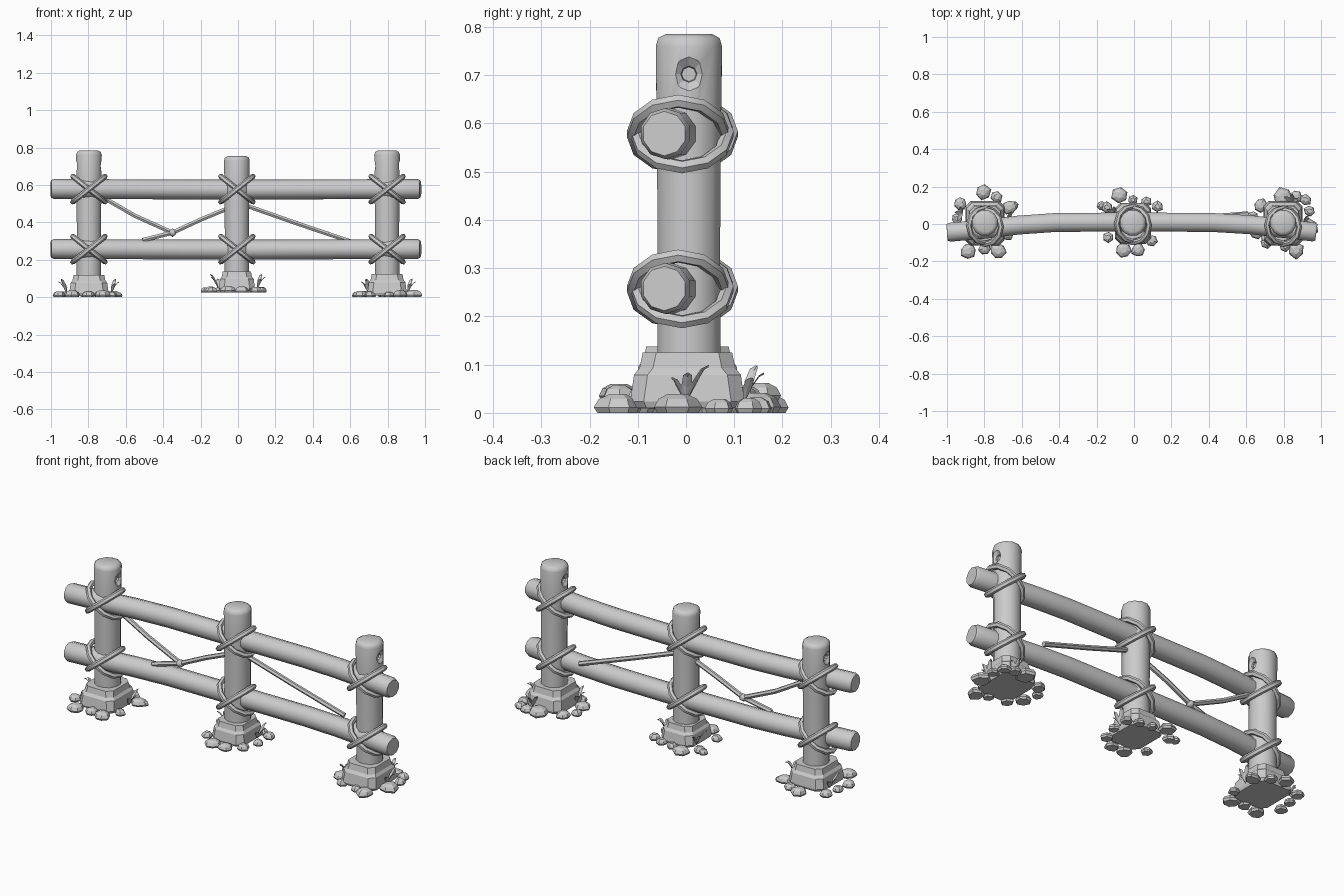
import bpy, bmesh, math, random
from mathutils import Vector

random.seed(4)
cube = bpy.data.objects.get("Cube")
if cube:
    bpy.data.objects.remove(cube, do_unlink=True)

grey = bpy.data.materials.new("plain_grey")
grey.use_nodes = True
grey.diffuse_color = (0.6, 0.6, 0.6, 1)
grey.node_tree.nodes["Principled BSDF"].inputs["Base Color"].default_value = (0.6, 0.6, 0.6, 1)


def finish(bm, name, angle=0):
    """Turn a bmesh into an object; angle > 0 gives smooth shading."""
    bmesh.ops.recalc_face_normals(bm, faces=bm.faces)
    mesh = bpy.data.meshes.new(name)
    bm.to_mesh(mesh)
    bm.free()
    mesh.materials.append(grey)
    ob = bpy.data.objects.new(name, mesh)
    bpy.context.collection.objects.link(ob)
    bpy.ops.object.select_all(action='DESELECT')
    ob.select_set(True)
    bpy.context.view_layer.objects.active = ob
    if angle:
        bpy.ops.object.shade_smooth_by_angle(angle=math.radians(angle))
    return ob


def loft(bm, rings, closed=False):
    """Skin a list of point rings, capping the ends unless closed."""
    vs = [[bm.verts.new(p) for p in ring] for ring in rings]
    n = len(vs[0])
    pairs = list(zip(vs, vs[1:]))
    if closed:
        pairs.append((vs[-1], vs[0]))
    else:
        bm.faces.new(vs[0])
        bm.faces.new(vs[-1])
    for a, b in pairs:
        for i in range(n):
            j = (i + 1) % n
            bm.faces.new((a[i], a[j], b[j], b[i]))


def tube(name, points, radii, sides, ref, closed=False, angle=50):
    pts = [Vector(p) for p in points]
    n = len(pts)
    rings = []
    for i, p in enumerate(pts):
        if closed:
            t = pts[(i + 1) % n] - pts[i - 1]
        else:
            t = pts[min(i + 1, n - 1)] - pts[max(i - 1, 0)]
        u = t.cross(Vector(ref)).normalized()
        v = u.cross(t).normalized()
        steps = [math.tau * (k + 0.5) / sides for k in range(sides)]
        rings.append([p + radii[i] * (u * math.cos(a) + v * math.sin(a)) for a in steps])
    bm = bmesh.new()
    loft(bm, rings, closed)
    return finish(bm, name, angle)


def post(name, x, top, dented):
    y = 0.006
    profile = [(0.05, 0.068), (0.35, 0.067), (0.6, 0.069), (top - 0.025, 0.071),
               (top - 0.008, 0.066), (top, 0.05)]
    ob = tube(name, [(x, y, z) for z, r in profile], [r for z, r in profile], 12, (0, 1, 0))
    if not dented:
        return
    # Funnel-shaped knot holes in both sides
    for side in (-1, 1):
        bm = bmesh.new()
        rings = []
        for d, r in ((0.045, 0.015), (0.055, 0.017), (0.085, 0.06)):
            rings.append([(x + side * d, y + r * math.cos(a), 0.702 + r * math.sin(a))
                          for a in [math.tau * k / 8 for k in range(8)]])
        loft(bm, rings)
        cutter = finish(bm, "knot_cutter")
        cutter.hide_render = True
        bpy.context.view_layer.objects.active = ob
        mod = ob.modifiers.new("knot", 'BOOLEAN')
        mod.operation = 'DIFFERENCE'
        mod.solver = 'EXACT'
        mod.object = cutter
        bpy.ops.object.modifier_apply(modifier=mod.name)
        bpy.data.objects.remove(cutter, do_unlink=True)


def stone_base(name, x, bottom, top, size):
    """Chamfered block with a shoulder."""
    rings = []
    h = top - bottom
    for f, s in ((0.0, 1.0), (0.12, 1.05), (0.6, 0.98), (0.72, 0.88), (1.0, 0.82)):
        a, b, c = 0.1 * s * size, 0.113 * s * size, 0.028
        corners = ((a, b - c), (a - c, b), (c - a, b), (-a, b - c),
                   (-a, c - b), (c - a, -b), (a - c, -b), (a, c - b))
        rings.append([(x + px, 0.003 + py, bottom + f * h) for px, py in corners])
    bm = bmesh.new()
    loft(bm, rings)
    finish(bm, name)


def pebble(name, x, y, z, r):
    sides = random.choice((6, 7))
    turn = random.random()
    jitter = [random.uniform(0.85, 1.1) for _ in range(sides)]
    height = 0.014 + r * 0.5
    rings = []
    for f, s in ((0, 0.85), (0.3, 1.0), (0.75, 0.8), (1, 0.4)):
        rings.append([(x + r * s * j * math.cos(turn + math.tau * k / sides),
                       y + r * s * j * math.sin(turn + math.tau * k / sides),
                       z + f * height) for k, j in enumerate(jitter)])
    bm = bmesh.new()
    loft(bm, rings)
    finish(bm, name)


def sprout(name, x, y, z, heading):
    """Three folded, arching leaves."""
    bm = bmesh.new()
    for turn, length in ((-1.0, 0.05), (0.1, 0.06), (1.1, 0.075)):
        a = heading + turn
        out = Vector((math.cos(a), math.sin(a), 0))
        side = Vector((-out.y, out.x, 0))
        rows = []
        for f, w, lift in ((0, 0.003, 0), (0.4, 0.011, 0.55), (0.75, 0.009, 0.9), (1, 0.001, 1)):
            mid = Vector((x, y, z)) + out * length * f * 0.7 + Vector((0, 0, length * lift))
            edge = Vector((0, 0, 0.004))
            rows.append([bm.verts.new(p) for p in (mid + side * w + edge, mid, mid - side * w + edge)])
        for p, q in zip(rows, rows[1:]):
            for i in (0, 1):
                bm.faces.new((p[i], p[i + 1], q[i + 1], q[i]))
    finish(bm, name)


# Posts, stone bases, pebbles and sprouts
pebbles = {
    "right": [(-.01, .17, .045), (.06, .145, .035), (-.13, .11, .035), (-.15, .03, .03),
              (-.16, -.05, .035), (-.09, -.145, .045), (0, -.13, .035), (.07, -.145, .045),
              (.12, -.06, .03), (.13, .09, .04), (.16, .1, .022)],
    "middle": [(-.07, .155, .045), (.0, .13, .03), (.07, .12, .03), (.13, .095, .033),
               (-.14, .09, .035), (-.17, .1, .025), (-.13, -.07, .03), (-.05, -.14, .042),
               (.025, -.14, .036), (.1, -.09, .033), (.13, 0, .028)],
    "left": [(0, .145, .055), (.07, .145, .035), (.12, .13, .033), (-.12, .1, .038),
             (-.14, -.04, .04), (-.09, -.1, .035), (.01, -.12, .03), (.07, -.14, .048),
             (.14, -.02, .05), (-.16, .04, .03), (.14, .07, .03)],
}
sprouts = {"right": [(.12, .02, 0), (-.12, .06, 3)], "middle": [(.11, .02, 0), (-.1, .06, 2.6)],
           "left": [(.11, 0, 0), (-.1, -.04, 3.4), (.05, .12, 1.5)]}
posts = {"right": (-0.797, 0.785, 0.01, 0.12, 1.0), "middle": (-0.006, 0.755, 0.035, 0.138, 0.92),
         "left": (0.797, 0.785, 0.01, 0.125, 1.0)}
for label, (x, top, low, base_top, size) in posts.items():
    post(label + "_post", x, top, label != "middle")
    stone_base(label + "_stone_base", x, low, base_top, size)
    ground = low - 0.01
    for i, (dx, dy, r) in enumerate(pebbles[label]):
        pebble(f"{label}_pebble_{i + 1}", x + dx, dy, ground, r)
    for i, (dx, dy, heading) in enumerate(sprouts[label]):
        sprout(f"{label}_sprout_{i + 1}", x + dx, dy, ground + 0.02, heading)

# Bowed rails with crossed rope lashings at every post
bow = [(-1, -.045), (-.985, -.044), (-.8, -.028), (-.62, -.006), (-.42, .008), (0, .011),
       (.42, .008), (.62, -.004), (.8, -.024), (.96, -.043), (.975, -.045)]
for label, z in (("lower", 0.257), ("upper", 0.578)):
    path = [(x, y, z + 0.004 * abs(x) - 0.003) for x, y in bow]
    radii = [0.046] + [0.053] * (len(bow) - 2) + [0.046]
    tube(label + "_rail", path, radii, 10, (0, 0, 1))
    for where, (x, *_) in posts.items():
        y = -0.003 if where == "middle" else -0.012
        for lean in (-1, 1):
            loop = [(x + 0.086 * math.cos(a), y + 0.094 * math.sin(a) - 0.004 * lean,
                     z + lean * 0.068 * math.cos(a))
                    for a in [math.tau * k / 12 for k in range(12)]]
            tube(f"{where}_{label}_rope_{'rising' if lean > 0 else 'falling'}", loop,
                 [0.0145] * 12, 6, (-lean * 0.068, 0, 0.086), closed=True)

# Thin diagonal braces and the knot where two meet
braces = {
    "right_falling_brace": [(-.75, 0, .55), (-.55, .005, .435), (-.35, .0, .345)],
    "right_rising_brace": [(-.51, -.015, .305), (-.35, 0, .345), (-.2, .005, .415), (-.03, .005, .485)],
    "left_brace": [(.03, .01, .495), (.3, .03, .4), (.61, .055, .295)],
}
for name, path in braces.items():
    tube(name, path, [0.013] * len(path), 6, (0, 1, 0))
bm = bmesh.new()
bmesh.ops.create_icosphere(bm, subdivisions=1, radius=0.023)
bmesh.ops.translate(bm, verts=bm.verts, vec=(-0.35, 0, 0.345))
finish(bm, "brace_knot", 50)
